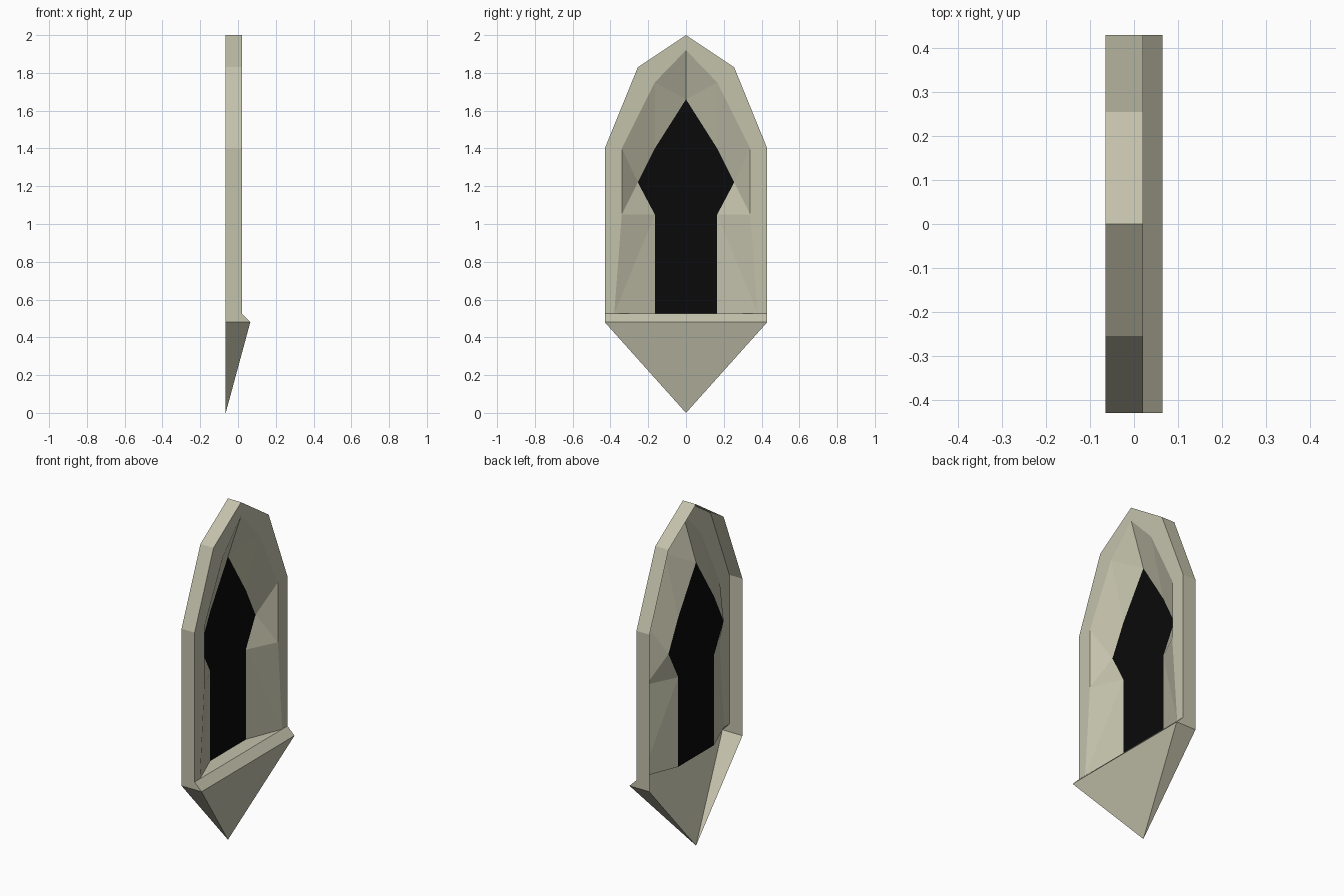
import bpy, bmesh

if "Cube" in bpy.data.objects:
    bpy.data.objects.remove(bpy.data.objects["Cube"])

BACK, FRONT, LIP = -0.065, 0.02, 0.065
SILL, LIP_Z = 0.525, 0.48

# half profiles as (y, z), from the apex down
OUTER = [(0, 2), (0.255, 1.83), (0.43, 1.4), (0.43, SILL)]
RIM = [(0, 1.92), (0.165, 1.75), (0.34, 1.4), (0.34, 1.05), (0.38, SILL)]
PANE = [(0, 1.66), (0.165, 1.4), (0.255, 1.22), (0.165, 1.05), (0.165, SILL)]


def at(x, profile):
    return [(x, y, z) for y, z in profile]


def material(name, rgb):
    m = bpy.data.materials.new(name)
    m.diffuse_color = (*rgb, 1)
    m.use_nodes = True
    m.node_tree.nodes["Principled BSDF"].inputs["Base Color"].default_value = m.diffuse_color
    return m


def half_part(name, polys, mat):
    """Build one half from polygons, face it to +x and mirror it across y."""
    bm = bmesh.new()
    for poly in polys:
        bm.faces.new([bm.verts.new(p) for p in poly])
    bmesh.ops.remove_doubles(bm, verts=bm.verts, dist=1e-4)
    bmesh.ops.recalc_face_normals(bm, faces=bm.faces)
    bm.faces.ensure_lookup_table()
    if bm.faces[0].normal.x < 0:
        bmesh.ops.reverse_faces(bm, faces=bm.faces)
    mesh = bpy.data.meshes.new(name)
    bm.to_mesh(mesh)
    bm.free()
    mesh.materials.append(mat)
    obj = bpy.data.objects.new(name, mesh)
    bpy.context.collection.objects.link(obj)
    mod = obj.modifiers.new("mirror", 'MIRROR')
    mod.use_axis = (False, True, False)
    mod.merge_threshold = 0.0005
    return obj


stone = material("stone", (0.55, 0.54, 0.41))
dark = material("dark", (0.003, 0.003, 0.003))

o, r, p = at(FRONT, OUTER), at(FRONT, RIM), at(BACK, PANE)
ob = at(BACK, OUTER)
tip = (BACK, 0, 0)
lip_mid, lip_end, lip_back = (LIP, 0, LIP_Z), (LIP, 0.43, LIP_Z), (BACK, 0.43, LIP_Z)

# flat front rim
polys = [[o[0], r[0], r[1], o[1]], [o[1], r[1], r[2], o[2]],
         [o[2], r[2], r[3], r[4], o[3]]]
# faceted reveal sloping back to the pane
polys += [[r[0], p[0], r[1]], [r[1], p[0], p[1]], [r[1], p[1], r[2]],
          [r[2], p[1], p[2]], [r[2], p[2], r[3]], [r[3], p[2], p[3]],
          [r[3], p[3], r[4]], [r[4], p[3], p[4]]]
# outer walls, open at the back
polys += [[o[i], o[i + 1], ob[i + 1], ob[i]] for i in range(2)]
polys += [[o[2], o[3], lip_end, lip_back, ob[2]]]
# sill floor, sloped lip and pointed corbel
sill_mid = (FRONT, 0, SILL)
polys += [[sill_mid, (BACK, 0, SILL), p[4], r[4]],
          [sill_mid, r[4], o[3], lip_end, lip_mid],
          [lip_mid, lip_end, tip], [lip_end, lip_back, tip]]
half_part("window_frame", polys, stone)

# dark pane
half_part("window_pane", [p + [(BACK, 0, SILL)]], dark)
